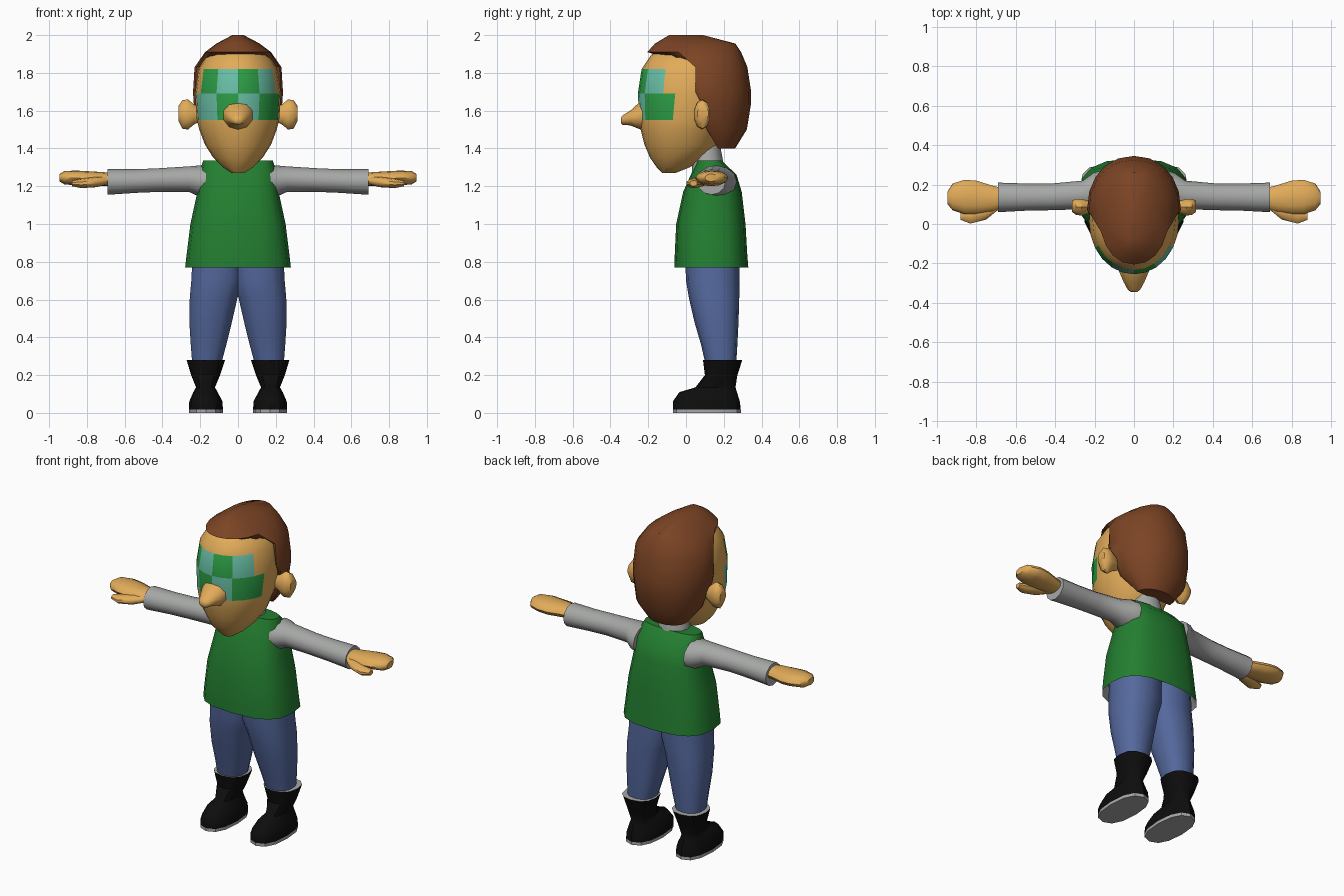
import bpy, bmesh, math


def material(name, r, g, b):
    m = bpy.data.materials.new(name)
    m.diffuse_color = (r, g, b, 1)
    return m


SKIN = material("skin", 0.76, 0.41, 0.10)
HAIR = material("brown hair", 0.20, 0.058, 0.018)
VEST = material("vest green", 0.017, 0.21, 0.03)
GREY = material("shirt grey", 0.38, 0.39, 0.38)
JEANS = material("denim blue", 0.09, 0.14, 0.34)
BLACK = material("boot black", 0.004, 0.004, 0.004)
TEAL = material("mask teal", 0.14, 0.52, 0.38)
GREEN = material("mask green", 0.025, 0.34, 0.06)


def loft(name, rings, mats, axis="z", n=16, power=2.0, rule=None, clamp=None,
         mirror=False, angle=40):
    """Skin a row of oval rings (t, u0, u1, v0, v1) placed along an axis.
    rule(ring, centre) gives a face its material; ring is -1 / last for caps."""
    bm = bmesh.new()
    loops = []
    for k, (t, u0, u1, v0, v1) in enumerate(rings):
        loop = []
        for i in range(n):
            a = 2 * math.pi * i / n
            s, c = math.sin(a), math.cos(a)
            s = math.copysign(abs(s) ** (2 / power), s)
            c = math.copysign(abs(c) ** (2 / power), c)
            u = (u0 + u1) / 2 + (u1 - u0) / 2 * s
            v = (v0 + v1) / 2 - (v1 - v0) / 2 * c
            if clamp:
                v = max(v, clamp[k])
            loop.append(bm.verts.new({"z": (u, v, t), "x": (t, u, v),
                                      "y": (u, t, v)}[axis]))
        loops.append(loop)
    faces = [(-1, bm.faces.new(loops[0])),
             (len(rings) - 1, bm.faces.new(loops[-1]))]
    for j in range(len(rings) - 1):
        for i in range(n):
            h = (i + 1) % n
            faces.append((j, bm.faces.new((loops[j][i], loops[j][h],
                                           loops[j + 1][h], loops[j + 1][i]))))
    for j, f in faces:
        f.smooth = True
        if rule:
            f.material_index = rule(j, f.calc_center_median())
    bmesh.ops.recalc_face_normals(bm, faces=bm.faces)
    me = bpy.data.meshes.new(name)
    bm.to_mesh(me)
    bm.free()
    for m in mats:
        me.materials.append(m)
    me.set_sharp_from_angle(angle=math.radians(angle))
    ob = bpy.data.objects.new(name, me)
    bpy.context.collection.objects.link(ob)
    if mirror:
        ob.modifiers.new("Mirror", "MIRROR").use_mirror_merge = False
    return ob


def sym(t, r, v0, v1):
    return (t, -r, r, v0, v1)


# Head, with a two-row chequered mask painted around the eyes
def mask_rule(j, c):
    if not 1.55 < c.z < 1.82 or c.y > -0.09:
        return 0
    col = math.floor(c.x / 0.113)
    return 1 + (col + (c.z > 1.69)) % 2


loft("head", [
    sym(1.27, 0.035, -0.125, -0.055), sym(1.30, 0.08, -0.155, 0.02),
    sym(1.35, 0.13, -0.19, 0.10), sym(1.42, 0.175, -0.22, 0.17),
    sym(1.50, 0.205, -0.24, 0.20), sym(1.55, 0.218, -0.247, 0.23),
    sym(1.69, 0.228, -0.255, 0.28), sym(1.82, 0.21, -0.235, 0.27),
    sym(1.895, 0.165, -0.185, 0.24), sym(1.94, 0.08, -0.11, 0.18)],
    [SKIN, TEAL, GREEN], n=24, rule=mask_rule)

# Nose
loft("nose", [
    sym(-0.18, 0.09, 1.495, 1.665), sym(-0.24, 0.08, 1.50, 1.65),
    sym(-0.295, 0.055, 1.522, 1.60), sym(-0.335, 0.032, 1.525, 1.575),
    sym(-0.345, 0.015, 1.535, 1.562)], [SKIN], axis="y", n=10)

# Ears
loft("ears", [
    (0.19, 0.06, 0.11, 1.55, 1.61), (0.235, 0.05, 0.12, 1.525, 1.635),
    (0.265, 0.04, 0.13, 1.50, 1.66), (0.295, 0.045, 0.13, 1.505, 1.655),
    (0.315, 0.06, 0.12, 1.545, 1.625)], [SKIN], axis="x", n=10, mirror=True)

# Hair, cut back to a hairline behind the face
loft("hair", [
    sym(1.40, 0.12, 0.08, 0.26), sym(1.50, 0.20, -0.05, 0.322),
    sym(1.64, 0.235, -0.19, 0.345), sym(1.70, 0.238, -0.20, 0.345),
    sym(1.83, 0.23, -0.20, 0.325), sym(1.91, 0.175, -0.205, 0.292),
    sym(1.955, 0.115, -0.165, 0.262), sym(2.0, 0.03, -0.09, 0.09)],
    [HAIR], n=20, power=2.15,
    clamp=[0.17, 0.11, 0.08, 0.05, 0.05, -1, -1, -1])

# Shirt collar around the neck
loft("collar", [sym(1.26, 0.11, 0.03, 0.21), sym(1.42, 0.075, 0.04, 0.18)],
     [GREY], n=12)

# Vest, hollow at the hem with a grey lining
loft("vest", [
    sym(0.83, 0.25, -0.03, 0.30), sym(0.77, 0.28, -0.06, 0.33),
    sym(0.83, 0.273, -0.06, 0.325), sym(1.00, 0.252, -0.052, 0.315),
    sym(1.17, 0.215, -0.015, 0.295), sym(1.26, 0.207, 0.025, 0.268),
    sym(1.335, 0.185, 0.06, 0.19)],
    [VEST, GREY], power=2.7, rule=lambda j, c: int(j <= 0))

# Sleeves
loft("sleeves", [
    (0.17, 0.05, 0.27, 1.14, 1.31), (0.205, 0.06, 0.26, 1.145, 1.31),
    (0.26, 0.075, 0.22, 1.17, 1.305), (0.42, 0.07, 0.205, 1.17, 1.295),
    (0.54, 0.068, 0.205, 1.165, 1.29), (0.69, 0.06, 0.21, 1.155, 1.29)],
    [GREY], axis="x", n=12, mirror=True)

# Mitten hands and thumbs
loft("hands", [
    (0.66, 0.08, 0.18, 1.20, 1.27), (0.72, 0.06, 0.195, 1.20, 1.275),
    (0.80, 0.05, 0.22, 1.20, 1.28), (0.86, 0.05, 0.224, 1.205, 1.283),
    (0.92, 0.07, 0.205, 1.21, 1.28), (0.945, 0.10, 0.165, 1.225, 1.265)],
    [SKIN], axis="x", n=12, mirror=True)
loft("thumbs", [
    (0.69, 0.07, 0.11, 1.21, 1.25), (0.75, 0.02, 0.11, 1.195, 1.25),
    (0.83, 0.0, 0.085, 1.19, 1.24), (0.88, 0.02, 0.06, 1.20, 1.23)],
    [SKIN], axis="x", n=10, mirror=True)

# Trouser legs, meeting at the crotch
loft("trouser_legs", [
    (0.25, 0.09, 0.243, 0.105, 0.265), (0.36, 0.06, 0.252, 0.08, 0.272),
    (0.48, 0.03, 0.26, 0.045, 0.278), (0.61, 0.0, 0.258, 0.015, 0.282),
    (0.70, -0.03, 0.25, 0.0, 0.282), (0.84, -0.03, 0.243, -0.005, 0.282)],
    [JEANS], n=14, power=2.4, mirror=True)

# Boots with grey soles and grey lining at the flared top
loft("boots", [
    (0.0, 0.08, 0.26, -0.07, 0.29), (0.018, 0.08, 0.26, -0.07, 0.29),
    (0.06, 0.082, 0.258, -0.07, 0.285), (0.11, 0.108, 0.237, -0.035, 0.27),
    (0.135, 0.122, 0.222, 0.05, 0.262), (0.20, 0.095, 0.248, 0.10, 0.272),
    (0.28, 0.068, 0.272, 0.09, 0.298)],
    [BLACK, GREY], n=12, power=2.4, mirror=True,
    rule=lambda j, c: int(j <= 0 or j == 6))
